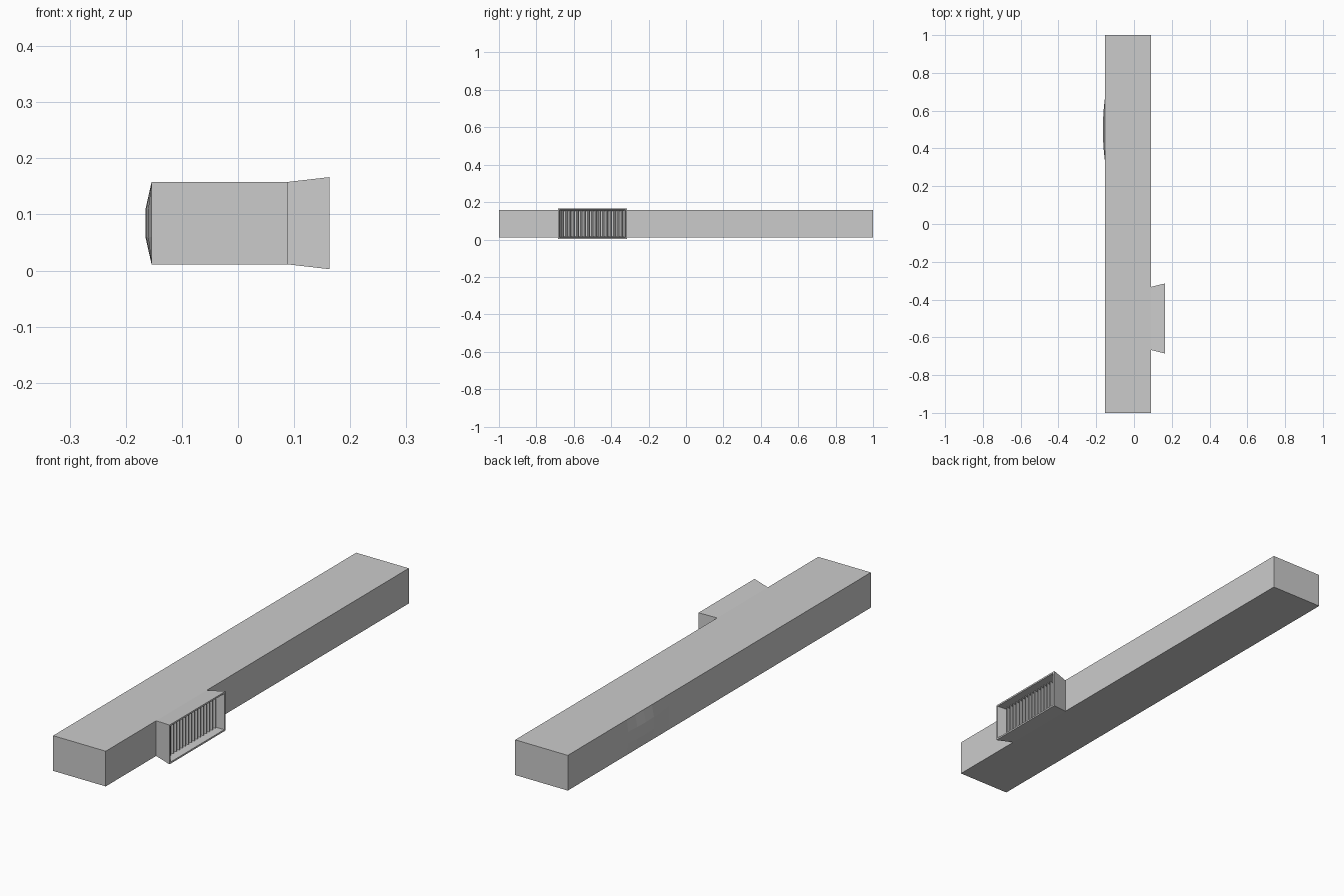
import bpy, math
from mathutils import Matrix

if "Cube" in bpy.data.objects:
    bpy.data.objects.remove(bpy.data.objects["Cube"])

Z0, Z1, XL, XR = 0.011, 0.158, -0.154, 0.089   # main duct section
ZC = (Z0 + Z1) / 2


def mesh(name, verts, faces):
    me = bpy.data.meshes.new(name)
    me.from_pydata(verts, [], faces)
    me.update()
    ob = bpy.data.objects.new(name, me)
    bpy.context.collection.objects.link(ob)
    return ob


def box(name, size, loc, angle=0):
    bpy.ops.mesh.primitive_cube_add(size=1)
    ob = bpy.context.object
    ob.name = name
    ob.data.transform(Matrix.Translation(loc) @ Matrix.Rotation(angle, 4, 'Z')
                      @ Matrix.Diagonal((*size, 1)))
    return ob


# long rectangular duct
box("duct", (XR - XL, 2, Z1 - Z0), ((XL + XR) / 2, 0, ZC))

# flared outlet: outer wall, rim and inner wall
VC = -0.5
rings = [(XR, 0.167, 0.0735), (0.163, 0.185, 0.082),
         (0.163, 0.177, 0.075), (XR + 0.002, 0.163, 0.069)]
verts = [(x, VC + sy * hy, ZC + sz * hz) for x, hy, hz in rings
         for sy, sz in ((-1, -1), (1, -1), (1, 1), (-1, 1))]
faces = [(4*r + i, 4*r + (i + 1) % 4, 4*r + 4 + (i + 1) % 4, 4*r + 4 + i)
         for r in range(3) for i in range(4)]
faces.append((12, 13, 14, 15))
mesh("flared_outlet", verts, faces)

# upright slats set back inside the outlet
N = 17
for i in range(N):
    y = VC - 0.158 + 0.316 * i / (N - 1)
    box("slat", (0.04, 0.004, 0.142), (0.114, y, ZC), math.radians(12))

# shallow faceted bulge on the opposite side
ys = [0.333, 0.39, 0.445, 0.5, 0.555, 0.61, 0.667]
hy = [0, 0.55, 0.88, 1, 0.88, 0.55, 0]
zs = [Z0, 0.06, 0.109, Z1]
hz = [0, 1, 1, 0]
verts = [(XL - 0.011 * min(a, b), y, z) for y, a in zip(ys, hy)
         for z, b in zip(zs, hz)]
faces = [(4*i + j, 4*i + j + 1, 4*i + j + 5, 4*i + j + 4)
         for i in range(6) for j in range(3)]
mesh("side_bulge", verts, faces)
